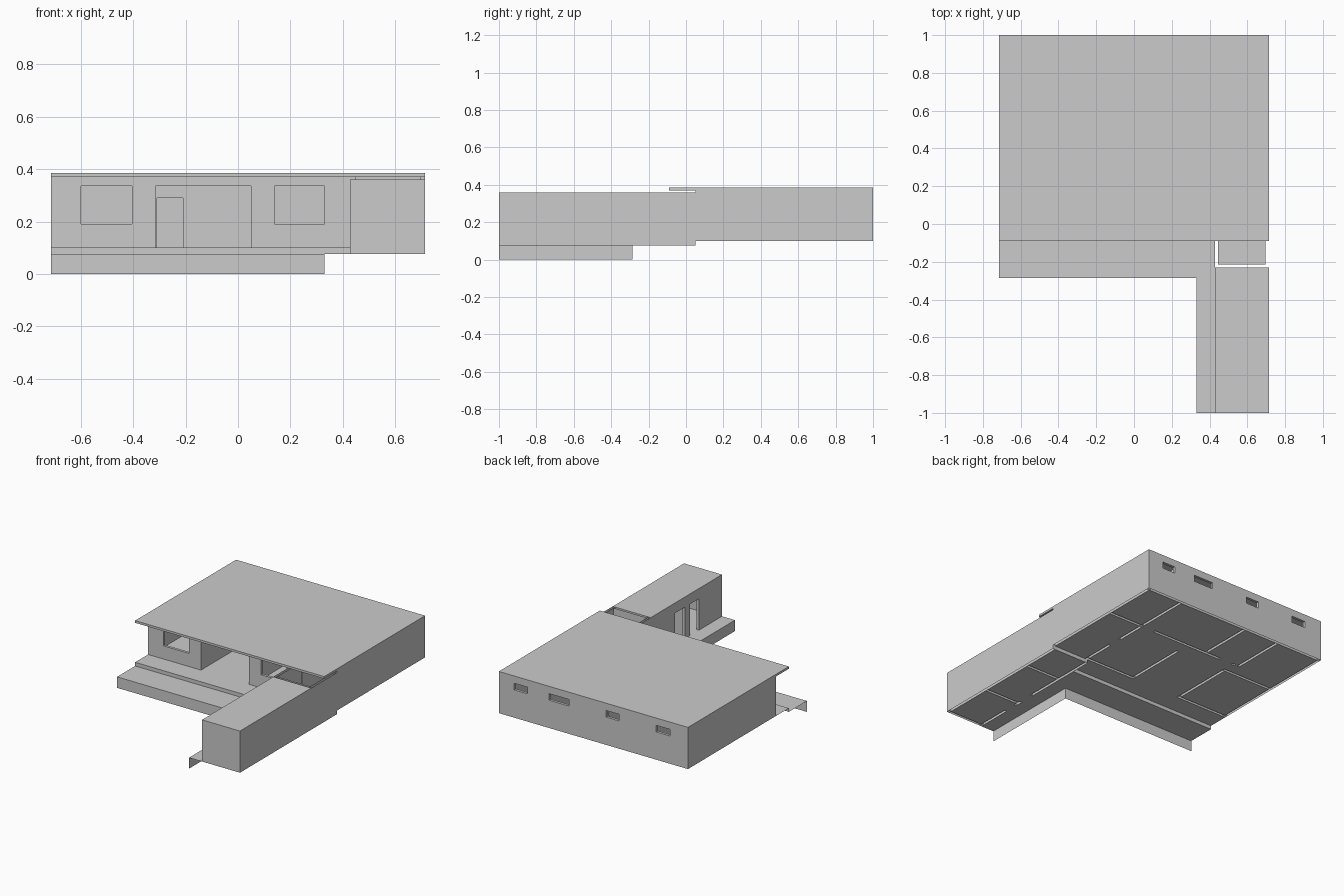
import bpy, bmesh

if "Cube" in bpy.data.objects:
    bpy.data.objects.remove(bpy.data.objects["Cube"])

T = 0.018          # wall thickness
footprints = []    # wall bases, left open in the floors


def finish(name, bm):
    bmesh.ops.remove_doubles(bm, verts=bm.verts, dist=1e-5)
    bmesh.ops.recalc_face_normals(bm, faces=bm.faces)
    me = bpy.data.meshes.new(name)
    bm.to_mesh(me)
    bm.free()
    ob = bpy.data.objects.new(name, me)
    bpy.context.collection.objects.link(ob)
    return ob


def quad(bm, pts):
    bm.faces.new([bm.verts.new(p) for p in pts])


def wall(name, axis, pos, a, b, z0, z1, holes=()):
    """Hollow wall along 'x' or 'y', open at top and bottom; holes are (start, end, low, high)."""
    bm = bmesh.new()

    def P(s, d, z):
        return (s, pos + d, z) if axis == 'x' else (pos + d, s, z)

    S = sorted({a, b, *(h[0] for h in holes), *(h[1] for h in holes)})
    Z = sorted({z0, z1, *(h[2] for h in holes), *(h[3] for h in holes)})

    def solid(i, j):
        if not (0 <= i < len(S) - 1 and 0 <= j < len(Z) - 1):
            return False
        s, z = (S[i] + S[i + 1]) / 2, (Z[j] + Z[j + 1]) / 2
        return not any(h[0] < s < h[1] and h[2] < z < h[3] for h in holes)

    for i in range(len(S) - 1):
        if solid(i, 0):
            p, q = P(S[i], 0, 0), P(S[i + 1], T, 0)
            footprints.append((p[0], q[0], p[1], q[1]))
        for j in range(len(Z) - 1):
            if not solid(i, j):
                continue
            s, e, l, h = S[i], S[i + 1], Z[j], Z[j + 1]
            for d in (0, T):
                quad(bm, [P(s, d, l), P(e, d, l), P(e, d, h), P(s, d, h)])
            # end caps and reveals
            for n, c in ((i - 1, s), (i + 1, e)):
                if not solid(n, j):
                    quad(bm, [P(c, 0, l), P(c, T, l), P(c, T, h), P(c, 0, h)])
            for n, c in ((j - 1, l), (j + 1, h)):
                if 0 <= n < len(Z) - 1 and not solid(i, n):
                    quad(bm, [P(s, 0, c), P(e, 0, c), P(e, T, c), P(s, T, c)])
    return finish(name, bm)


def floor(name, x0, x1, y0, y1, z):
    """Thin floor with the wall bases cut out."""
    X, Y = {x0, x1}, {y0, y1}
    for f in footprints:
        X |= {v for v in f[:2] if x0 < v < x1}
        Y |= {v for v in f[2:] if y0 < v < y1}
    X, Y = sorted(X), sorted(Y)
    bm = bmesh.new()
    for xa, xb in zip(X, X[1:]):
        for ya, yb in zip(Y, Y[1:]):
            cx, cy = (xa + xb) / 2, (ya + yb) / 2
            if not any(f[0] < cx < f[1] and f[2] < cy < f[3] for f in footprints):
                quad(bm, [(xa, ya, z), (xb, ya, z), (xb, yb, z), (xa, yb, z)])
    return finish(name, bm)


def slab(name, x0, x1, y0, y1, z0, z1):
    bm = bmesh.new()
    bmesh.ops.create_cube(bm, size=1)
    for v in bm.verts:
        v.co = ((x0 + x1) / 2 + v.co.x * (x1 - x0),
                (y0 + y1) / 2 + v.co.y * (y1 - y0),
                (z0 + z1) / 2 + v.co.z * (z1 - z0))
    return finish(name, bm)


def strip(name, path, z0, z1):
    """Vertical sheet following a path."""
    bm = bmesh.new()
    for p, q in zip(path, path[1:]):
        quad(bm, [(*p, z0), (*q, z0), (*q, z1), (*p, z1)])
    return finish(name, bm)


L, R, F, B = -0.715, 0.715, 0.05, 1.0
G, C, W, D = 0.10, 0.37, 0.075, 0.29   # house floor, ceiling, wing floor, door head

# Main house outer walls
wall("back_wall", 'x', B - T, L, R, G, C,
     [(a, b, 0.29, 0.335) for a, b in
      ((-0.58, -0.475), (-0.195, -0.095), (0.185, 0.335), (0.50, 0.60))])
wall("left_wall", 'y', L, F, B, G, C)
wall("right_wall", 'y', R - T, F, B, G, C)
wall("front_wall", 'x', F, L, 0.448, G, C,
     [(-0.60, -0.405, 0.19, 0.335), (-0.315, 0.05, G, 0.335), (0.14, 0.33, 0.19, 0.335)])

# Main house room walls
wall("living_wall_left", 'y', -0.315 - T, F + T, 0.50, G, C)
wall("living_wall_right", 'y', 0.05, F + T, 0.50, G, C)
wall("bedroom_wall", 'x', 0.50, L + T, -0.315, G, C)
wall("middle_wall", 'x', 0.59, -0.333, R - T, G, C,
     [(-0.31, -0.21, G, D), (0.335, 0.43, G, D)])
wall("back_room_wall_left", 'y', -0.37, 0.60, B - T, G, C)
wall("back_room_wall_middle", 'y', -0.10, 0.608, B - T, G, C)
wall("corridor_wall", 'y', 0.448 - T, F + T, B - T, G, C, [(0.28, 0.38, G, D)])

# Side wing walls
WT = 0.36
wall("wing_left_wall", 'y', 0.428, -1, F, W, WT,
     [(-0.75, -0.655, W, D), (-0.60, -0.495, W, D)])
wall("wing_right_wall", 'y', R - T, -1, F, W, WT)
wall("wing_front_wall", 'x', -1, 0.428, R, W, WT)
wall("wing_cross_wall", 'x', -0.635, 0.446, R - T, W, WT)
wall("wing_court_wall", 'x', -0.232, 0.446, R - T, W, WT)

# Roofs
slab("main_roof", L, R, -0.09, B, C, 0.385)
slab("wing_roof", 0.428, R, -1, -0.23, 0.345, WT)

# Floors
floor("house_floor", L, R, F, B, G)
floor("porch_floor", L, 0.428, -0.09, F, G)
floor("wing_floor", 0.428, R, -1, F, W)
floor("terrace", L, 0.428, -0.285, -0.09, W)
floor("side_path", 0.33, 0.428, -1, -0.285, W)

# Step risers and terrace skirt
strip("porch_riser", [(L, -0.09), (0.428, -0.09)], W, G)
strip("wing_riser", [(0.446, F), (R - T, F)], W, G)
strip("terrace_skirt", [(L, -0.285), (0.33, -0.285), (0.33, -1)], 0, W)
